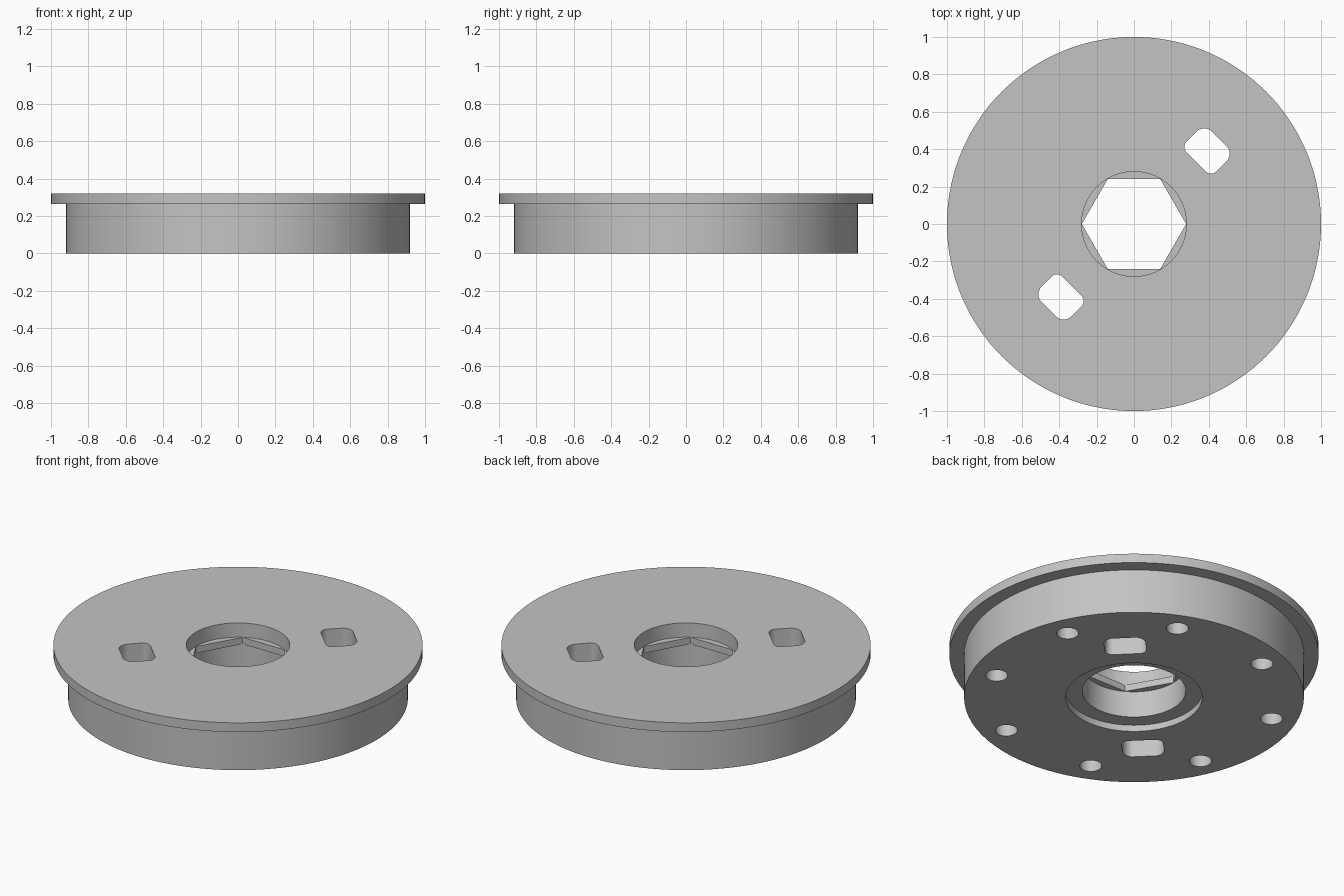
import bpy, bmesh
from math import pi, sin, cos, radians, copysign
from mathutils import Matrix

cube = bpy.data.objects.get("Cube")
if cube:
    bpy.data.objects.remove(cube, do_unlink=True)

grey = bpy.data.materials.new("plain grey")
grey.use_nodes = True
colour = (0.55, 0.55, 0.55, 1)
grey.diffuse_color = colour
grey.node_tree.nodes["Principled BSDF"].inputs["Base Color"].default_value = colour


def finish(bm, name):
    bmesh.ops.remove_doubles(bm, verts=bm.verts, dist=1e-5)
    bmesh.ops.recalc_face_normals(bm, faces=bm.faces)
    mesh = bpy.data.meshes.new(name)
    bm.to_mesh(mesh)
    bm.free()
    mesh.materials.append(grey)
    obj = bpy.data.objects.new(name, mesh)
    bpy.context.collection.objects.link(obj)
    return obj


def lathe(name, profile, steps=144):
    bm = bmesh.new()
    verts = [bm.verts.new((r, 0, z)) for r, z in profile]
    edges = [bm.edges.new(pair) for pair in zip(verts, verts[1:])]
    bmesh.ops.spin(bm, geom=verts + edges, cent=(0, 0, 0), axis=(0, 0, 1),
                   angle=2 * pi, steps=steps)
    return finish(bm, name)


def prism(bm, outline, z0, z1, turn=0):
    face = bm.faces.new([bm.verts.new((x, y, z0)) for x, y in outline])
    wall = bmesh.ops.extrude_face_region(bm, geom=[face])["geom"]
    top = [v for v in wall if isinstance(v, bmesh.types.BMVert)]
    bmesh.ops.translate(bm, verts=top, vec=(0, 0, z1 - z0))
    bmesh.ops.rotate(bm, verts=top + list(face.verts), cent=(0, 0, 0),
                     matrix=Matrix.Rotation(turn, 3, "Z"))


def circle(r, n, cx=0):
    return [(cx + r * cos(2 * pi * i / n), r * sin(2 * pi * i / n)) for i in range(n)]


def slot_outline(mid=0.56, half_u=0.037, half_v=0.063, corner=0.05, n=40):
    # Rounded rectangle, bent to follow the disc's circumference
    points = []
    for i in range(n):
        a = 2 * pi * (i + 0.5) / n
        u = mid + copysign(half_u, cos(a)) + corner * cos(a)
        v = copysign(half_v, sin(a)) + corner * sin(a)
        points.append((u - v * v / (2 * mid), v))
    return points


# Flanged disc with a stepped bore and a thin web across it
bore = 0.28
disc = lathe("flanged_disc", [
    (0, 0.195), (bore, 0.195), (bore, 0.038), (0.37, 0.038), (0.37, 0),
    (0.92, 0), (0.92, 0.265), (1, 0.265), (1, 0.32),
    (bore, 0.32), (bore, 0.235), (0, 0.235)])

# Cutters: hexagon through the web, two curved slots, eight blind holes
bm = bmesh.new()
prism(bm, circle(bore - 0.001, 6), 0.1, 0.3)
for k in range(2):
    prism(bm, slot_outline(), -0.1, 0.5, radians(45) + k * pi)
for k in range(8):
    prism(bm, circle(0.06, 32, 0.78), -0.1, 0.2, radians(22.5) + k * pi / 4)
cutter = finish(bm, "hole_cutter")
cutter.hide_render = True

cut = disc.modifiers.new("holes", "BOOLEAN")
cut.operation = "DIFFERENCE"
cut.solver = "EXACT"
cut.object = cutter
bpy.ops.object.select_all(action="DESELECT")
disc.select_set(True)
bpy.context.view_layer.objects.active = disc
bpy.ops.object.modifier_apply(modifier=cut.name)
bpy.data.objects.remove(cutter, do_unlink=True)
bpy.ops.object.shade_smooth_by_angle(angle=radians(30))
